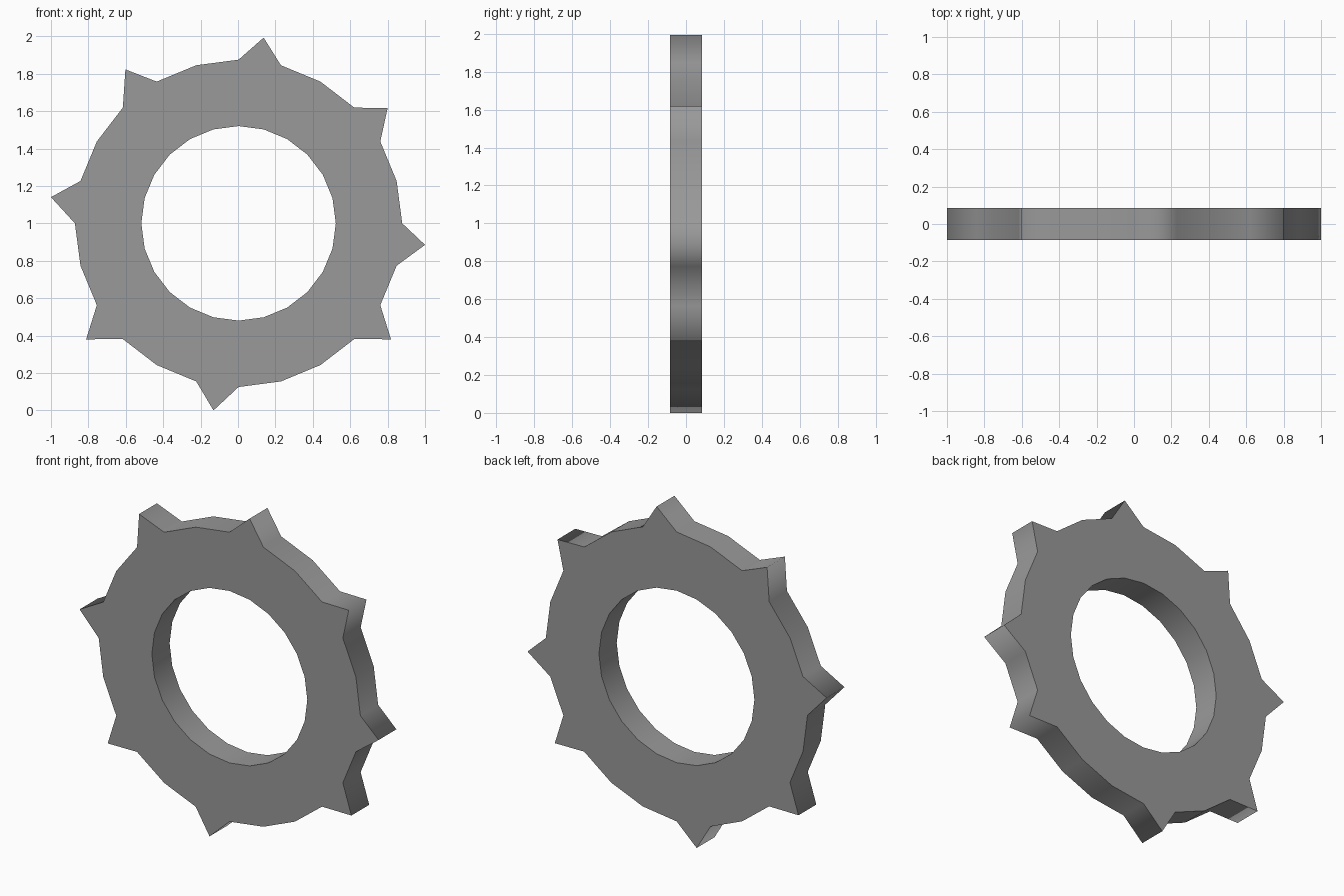
import bpy, bmesh, math

if "Cube" in bpy.data.objects:
    bpy.data.objects.remove(bpy.data.objects["Cube"])

SEGMENTS = 24
R_OUT, R_IN, HALF = 0.875, 0.52, 0.085
CX, CZ = 0.003, 1.0

# Tooth tips (x, z), keyed by the 15-degree rim segment each one stands on
TEETH = {
    2: (0.80, 1.616), 5: (0.137, 1.993), 8: (-0.602, 1.823), 11: (-1.0, 1.14),
    14: (-0.812, 0.38), 17: (-0.131, 0.0), 21: (0.818, 0.38), 23: (1.0, 0.885),
}

bm = bmesh.new()


def circle(radius):
    return [bm.verts.new((CX + radius * math.cos(math.tau * i / SEGMENTS), -HALF,
                          CZ + radius * math.sin(math.tau * i / SEGMENTS)))
            for i in range(SEGMENTS)]


# Front face: ring of quads plus a triangle per tooth
inner, outer = circle(R_IN), circle(R_OUT)
for i in range(SEGMENTS):
    j = (i + 1) % SEGMENTS
    bm.faces.new((inner[i], outer[i], outer[j], inner[j]))
    if i in TEETH:
        x, z = TEETH[i]
        tip = bm.verts.new((x, -HALF, z))
        bm.faces.new((outer[i], tip, outer[j]))

# Thickness
result = bmesh.ops.extrude_face_region(bm, geom=bm.faces[:], use_keep_orig=True)
for v in result["geom"]:
    if isinstance(v, bmesh.types.BMVert):
        v.co.y = HALF
bmesh.ops.recalc_face_normals(bm, faces=bm.faces[:])

# Smooth rim, teeth and bore; sharp where they meet the flat faces
bm.normal_update()
for f in bm.faces:
    f.smooth = True
for e in bm.edges:
    flat = [abs(f.normal.y) > 0.9 for f in e.link_faces]
    e.smooth = all(flat) or not any(flat)

mesh = bpy.data.meshes.new("toothed_ring")
bm.to_mesh(mesh)
bm.free()
ring = bpy.data.objects.new("toothed_ring", mesh)
bpy.context.collection.objects.link(ring)

# Dark grey metal
metal = bpy.data.materials.new("dark_grey")
metal.diffuse_color = (0.32, 0.32, 0.32, 1)
metal.use_nodes = True
metal.node_tree.nodes["Principled BSDF"].inputs["Base Color"].default_value = metal.diffuse_color
mesh.materials.append(metal)
